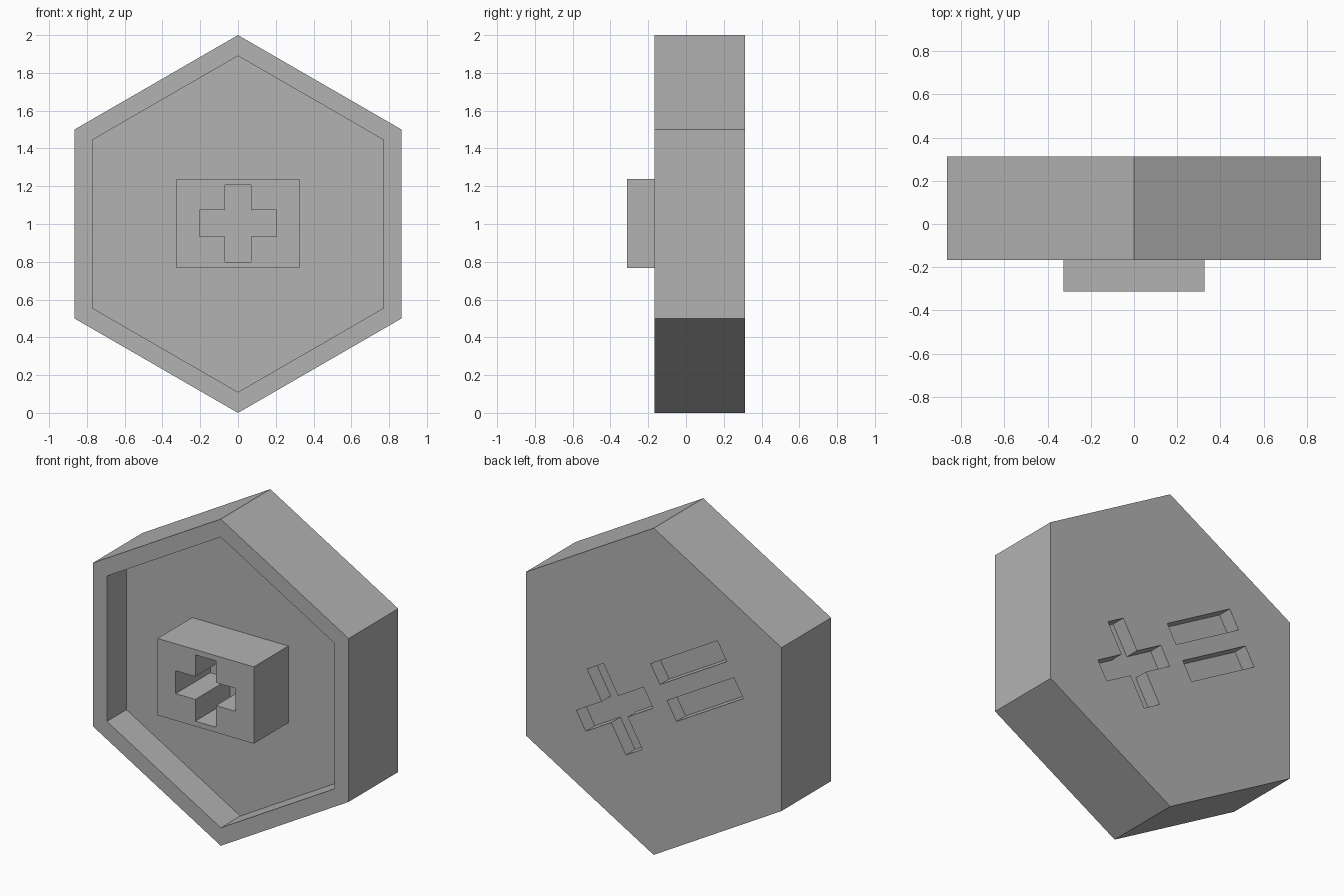
import bpy
import bmesh
from math import sin, cos, radians
from mathutils import Matrix, Vector

if "Cube" in bpy.data.objects:
    bpy.data.objects.remove(bpy.data.objects["Cube"])

grey = bpy.data.materials.new("plain_grey")
grey.use_nodes = True
colour = (0.448, 0.448, 0.448, 1)
grey.diffuse_color = colour
grey.node_tree.nodes["Principled BSDF"].inputs["Base Color"].default_value = colour

FRONT, FLOOR, BACK, TIP = -0.167, 0.022, 0.313, -0.313
ENGRAVE = 0.088


def hexagon(radius):
    return [(radius * sin(radians(60 * i)), radius * cos(radians(60 * i))) for i in range(6)]


def rectangle(half_w, half_h):
    return [(-half_w, -half_h), (half_w, -half_h), (half_w, half_h), (-half_w, half_h)]


def cross(arm, half):
    quarter = [(arm, -half), (arm, half), (half, half)]
    return [tuple(Matrix.Rotation(radians(90 * i), 2) @ Vector(p))
            for i in range(4) for p in quarter]


def prism(name, outline, y0, y1, centre=(0, 1), angle=0):
    """Extrude an x-z outline along y, turned and moved to its centre."""
    turn = Matrix.Rotation(radians(angle), 2)
    points = [turn @ Vector(p) + Vector(centre) for p in outline]
    bm = bmesh.new()
    face = bm.faces.new([bm.verts.new((p.x, y0, p.y)) for p in points])
    extruded = bmesh.ops.extrude_face_region(bm, geom=[face])
    moved = [v for v in extruded["geom"] if isinstance(v, bmesh.types.BMVert)]
    bmesh.ops.translate(bm, vec=(0, y1 - y0, 0), verts=moved)
    bmesh.ops.recalc_face_normals(bm, faces=bm.faces)
    mesh = bpy.data.meshes.new(name)
    bm.to_mesh(mesh)
    bm.free()
    mesh.materials.append(grey)
    obj = bpy.data.objects.new(name, mesh)
    bpy.context.collection.objects.link(obj)
    return obj


def carve(target, cutter):
    cutter.hide_render = True
    mod = target.modifiers.new(cutter.name, "BOOLEAN")
    mod.operation = "DIFFERENCE"
    mod.solver = "EXACT"
    mod.object = cutter
    bpy.context.view_layer.objects.active = target
    bpy.ops.object.modifier_apply(modifier=mod.name)
    bpy.data.objects.remove(cutter)


# Hexagonal body with a recessed front
body = prism("hexagon_body", hexagon(1), FRONT, BACK)
carve(body, prism("front_recess", hexagon(0.89), FRONT - 0.1, FLOOR))

# Plus and equals signs engraved in the back, tilted
carve(body, prism("plus_engraving", cross(0.263, 0.064),
                  BACK - ENGRAVE, BACK + 0.1, (0.264, 0.821), -30))
for name, centre in (("upper_bar", (-0.237, 1.24)), ("lower_bar", (-0.349, 1.044))):
    carve(body, prism(name, rectangle(0.261, 0.064),
                      BACK - ENGRAVE, BACK + 0.1, centre, -30))

# Mounting block with a cross-shaped socket
block = prism("socket_block", rectangle(0.326, 0.235), TIP, FLOOR, (0, 1.003))
carve(block, prism("cross_socket", cross(0.203, 0.07), TIP - 0.1, FLOOR + 0.1, (0, 1.003)))
